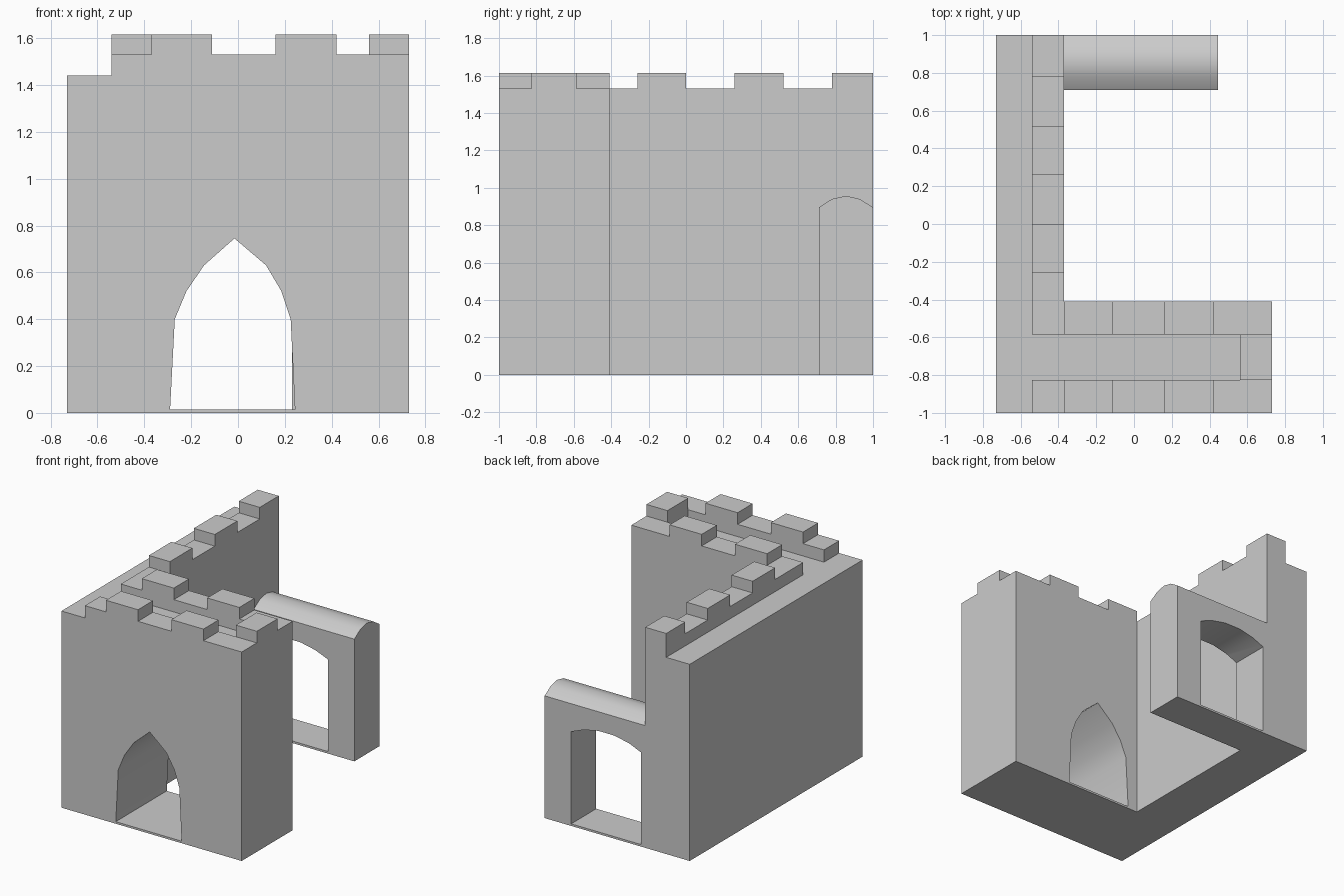
import bpy, bmesh, math

if "Cube" in bpy.data.objects:
    bpy.data.objects.remove(bpy.data.objects["Cube"])

WALK, SILL, TOP = 1.44, 1.53, 1.615


def prism(name, pts, axis, lo, hi):
    """Extrude a 2D outline along an axis (the outline uses the other two axes in order)."""
    def place(p, d):
        co = list(p)
        co.insert("xyz".index(axis), d)
        return co
    bm = bmesh.new()
    a = [bm.verts.new(place(p, lo)) for p in pts]
    b = [bm.verts.new(place(p, hi)) for p in pts]
    bm.faces.new(a)
    bm.faces.new(b)
    n = len(pts)
    for i in range(n):
        j = (i + 1) % n
        bm.faces.new((a[i], a[j], b[j], b[i]))
    bmesh.ops.recalc_face_normals(bm, faces=bm.faces)
    me = bpy.data.meshes.new(name)
    bm.to_mesh(me)
    bm.free()
    ob = bpy.data.objects.new(name, me)
    bpy.context.collection.objects.link(ob)
    return ob


def parapet(name, thick_axis, start, end, merlons, lo, hi):
    """Low wall with square merlons from start to end; lo..hi is its thickness."""
    pts = [(start, WALK)]
    if merlons[0][0] > start:
        pts.append((start, SILL))
    for a, b in merlons:
        if a > start:
            pts.append((a, SILL))
        pts += [(a, TOP), (b, TOP)]
        if b < end:
            pts.append((b, SILL))
    if merlons[-1][1] < end:
        pts.append((end, SILL))
    pts.append((end, WALK))
    return prism(name, pts, thick_axis, lo, hi)


def activate(ob):
    bpy.ops.object.select_all(action='DESELECT')
    ob.select_set(True)
    bpy.context.view_layer.objects.active = ob


def cut(ob, cutter):
    mod = ob.modifiers.new("opening", 'BOOLEAN')
    mod.operation = 'DIFFERENCE'
    mod.solver = 'EXACT'
    mod.object = cutter
    cutter.hide_render = True
    activate(ob)
    bpy.ops.object.modifier_apply(modifier=mod.name)
    bpy.data.objects.remove(cutter)
    bpy.ops.object.shade_smooth_by_angle(angle=math.radians(30))


# Main L-shaped walls: gatehouse across the front, long wall on the left
walls = prism("castle_walls", [(-.73, -1), (.73, -1), (.73, -.41), (-.37, -.41),
                               (-.37, 1), (-.73, 1)], "z", 0, WALK)

# Pointed gate passage through the gatehouse
gate = prism("gate_cutter", [(-.29, .015), (.243, .015), (.225, .40), (.185, .52),
                             (.12, .63), (-.015, .745), (-.145, .63),
                             (-.22, .52), (-.27, .40)], "y", -1.1, -.39)
cut(walls, gate)

# Rear doorway wall with a rounded top and a shallow arched opening
rear = prism("rear_door_wall", [(.71, 0), (1, 0), (1, .895), (.93, .94), (.855, .957),
                                (.78, .94), (.71, .895)], "x", -.37, .445)
door = prism("door_cutter", [(-.335, .015), (.23, .015), (.23, .69), (.13, .73),
                             (.01, .755), (-.12, .755), (-.24, .73), (-.335, .69)],
             "y", .6, 1.1)
cut(rear, door)

# Crenellated parapets
gate_merlons = [(-.37, -.11), (.16, .42)]
parapet("front_parapet", "y", -.54, .73, gate_merlons, -1, -.825)
parapet("inner_gate_parapet", "y", -.37, .73, gate_merlons, -.585, -.41)
parapet("side_wall_parapet", "x", -.585, 1,
        [(-.26, 0), (.26, .52), (.78, 1)], -.54, -.37)

# Single block closing the right end of the gatehouse walkway
prism("end_merlon", [(.56, -.825), (.73, -.825), (.73, -.585), (.56, -.585)],
      "z", WALK, TOP)
